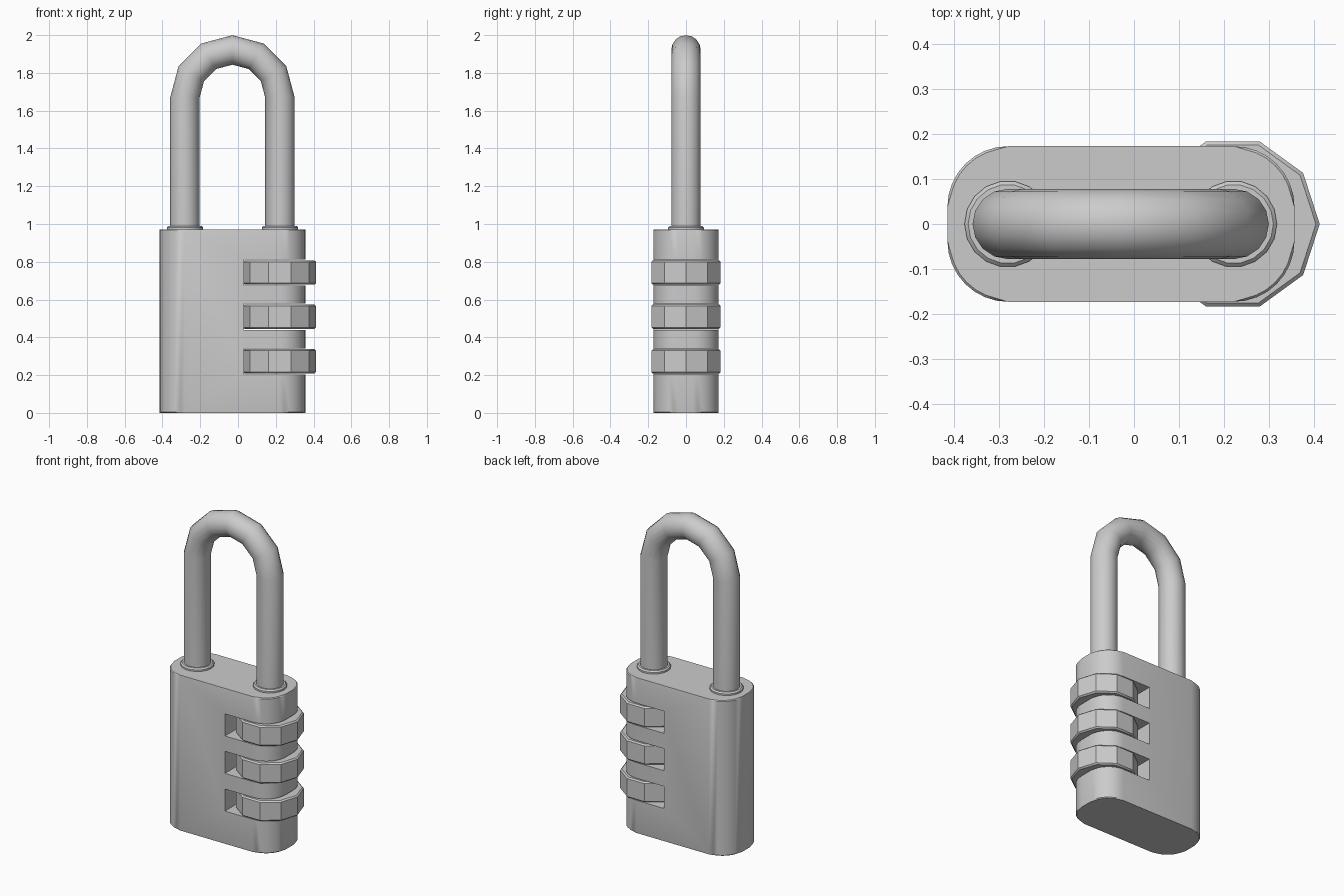
import bpy, bmesh
from math import sin, cos, pi, radians

if "Cube" in bpy.data.objects:
    bpy.data.objects.remove(bpy.data.objects["Cube"])

LEFT, RIGHT = -0.281, 0.222      # shackle leg centres
WHEELS = (0.273, 0.509, 0.743)   # wheel heights


def make(name, bm, angle=30):
    bmesh.ops.recalc_face_normals(bm, faces=bm.faces[:])
    me = bpy.data.meshes.new(name)
    bm.to_mesh(me)
    bm.free()
    ob = bpy.data.objects.new(name, me)
    bpy.context.collection.objects.link(ob)
    bpy.ops.object.select_all(action='DESELECT')
    ob.select_set(True)
    bpy.context.view_layer.objects.active = ob
    bpy.ops.object.shade_smooth_by_angle(angle=radians(angle))
    return ob


def prism(points, z0, z1, bevel, bottom=True):
    """Extrude an outline upward and bevel its rim edges."""
    bm = bmesh.new()
    lo = [bm.verts.new((x, y, z0)) for x, y in points]
    hi = [bm.verts.new((x, y, z1)) for x, y in points]
    bm.faces.new(lo[::-1])
    bm.faces.new(hi)
    n = len(points)
    for i in range(n):
        j = (i + 1) % n
        bm.faces.new((lo[i], lo[j], hi[j], hi[i]))
    rims = [e for e in bm.edges
            if abs(e.verts[0].co.z - e.verts[1].co.z) < 1e-6
            and (bottom or e.verts[0].co.z > z0 + 1e-6)]
    bmesh.ops.bevel(bm, geom=rims, offset=bevel, segments=1, affect='EDGES')
    return bm


def ngon(cx, r, n):
    return [(cx + r * cos(2 * pi * i / n), r * sin(2 * pi * i / n)) for i in range(n)]


# Body: rounded rectangle outline
R, SEG = 0.135, 8
outline = []
for k, (cx, cy) in enumerate(((0.357 - R, 0.173 - R), (-0.415 + R, 0.173 - R),
                              (-0.415 + R, -0.173 + R), (0.357 - R, -0.173 + R))):
    for i in range(SEG + 1):
        a = pi / 2 * (k + i / SEG)
        outline.append((cx + R * cos(a), cy + R * sin(a)))
body = make("body", prism(outline, 0, 0.972, 0.005))

# Slots cut through the body for the wheels
bm = bmesh.new()
for z in WHEELS:
    cube = bmesh.ops.create_cube(bm, size=1)["verts"]
    bmesh.ops.scale(bm, vec=(0.5, 0.6, 0.138), verts=cube)
    bmesh.ops.translate(bm, vec=(0.281, 0, z), verts=cube)
cutter = make("slot_cutter", bm)
cutter.hide_render = True
mod = body.modifiers.new("slots", 'BOOLEAN')
mod.operation = 'DIFFERENCE'
mod.solver = 'EXACT'
mod.object = cutter
bpy.context.view_layer.objects.active = body
bpy.ops.object.select_all(action='DESELECT')
body.select_set(True)
while body.modifiers[0] != mod:
    bpy.ops.object.modifier_apply(modifier=body.modifiers[0].name)
bpy.ops.object.modifier_apply(modifier=mod.name)
bpy.data.objects.remove(cutter)
bpy.ops.object.shade_smooth_by_angle(angle=radians(30))

# Ten-sided number wheels
for i, z in enumerate(WHEELS):
    make(f"wheel_{i + 1}", prism(ngon(0.22, 0.193, 10), z - 0.064, z + 0.064, 0.008))

# Collars round the shackle holes
for name, x in (("left_collar", LEFT), ("right_collar", RIGHT)):
    make(name, prism(ngon(x, 0.096, 18), 0.965, 0.99, 0.008, bottom=False))

# Shackle: tube swept along two legs and a six-segment arch
mid, rad, tube, sides = (LEFT + RIGHT) / 2, (RIGHT - LEFT) / 2, 0.078, 16
path = [(0, 0.9)] + [(pi * i / 6, 1.67) for i in range(7)] + [(pi, 0.9)]
bm = bmesh.new()
rings = []
for a, z in path:
    ring = []
    for j in range(sides):
        t = 2 * pi * j / sides
        d = rad + tube * cos(t)
        ring.append(bm.verts.new((mid + d * cos(a), tube * sin(t), z + d * sin(a))))
    rings.append(ring)
for p, q in zip(rings, rings[1:]):
    for j in range(sides):
        k = (j + 1) % sides
        bm.faces.new((p[j], p[k], q[k], q[j]))
bm.faces.new(rings[0])
bm.faces.new(rings[-1])
make("shackle", bm, 40)
